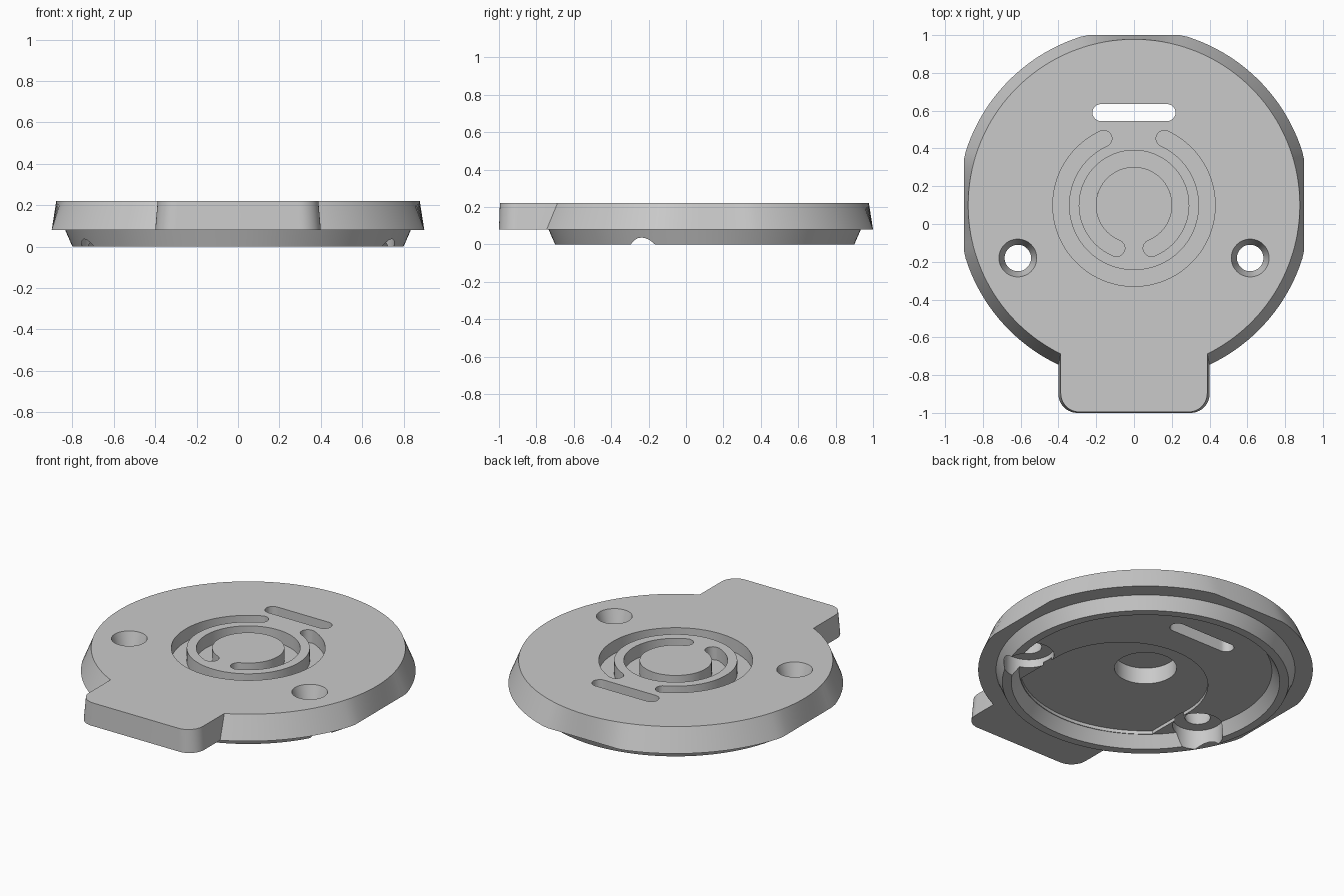
import bpy, bmesh, math

old = bpy.data.objects.get("Cube")
if old:
    bpy.data.objects.remove(old, do_unlink=True)

grey = bpy.data.materials.new("plain_grey")
grey.use_nodes = True
colour = (0.59, 0.59, 0.59, 1)
grey.diffuse_color = colour
grey.node_tree.nodes["Principled BSDF"].inputs["Base Color"].default_value = colour

CY = 0.1          # centre of the round body
LIMIT = 0.9       # the skirt is flattened at this distance from the centre


def finish(name, bm):
    bmesh.ops.recalc_face_normals(bm, faces=bm.faces)
    mesh = bpy.data.meshes.new(name)
    bm.to_mesh(mesh)
    bm.free()
    mesh.materials.append(grey)
    ob = bpy.data.objects.new(name, mesh)
    bpy.context.collection.objects.link(ob)
    return ob


def arc(cx, cy, r, a0, a1, n):
    """Points on an arc, angles in degrees."""
    angles = [math.radians(a0 + (a1 - a0) * i / n) for i in range(n + 1)]
    return [(cx + r * math.cos(a), cy + r * math.sin(a)) for a in angles]


def clamp(v):
    return max(-LIMIT, min(LIMIT, v))


def prism(name, outline, z0, z1, sx=1, sy=1):
    """Extrude an outline upward, optionally tapering the top."""
    bm = bmesh.new()
    low = [bm.verts.new((x, y, z0)) for x, y in outline]
    top = [bm.verts.new((x * sx, y * sy, z1)) for x, y in outline]
    bm.faces.new(low)
    bm.faces.new(top)
    n = len(low)
    for i in range(n):
        j = (i + 1) % n
        bm.faces.new((low[i], low[j], top[j], top[i]))
    return finish(name, bm)


def lathe(name, profile, cx, cy, steps):
    """Revolve a profile that starts and ends on the axis."""
    bm = bmesh.new()
    rings = []
    for r, z in profile:
        if r == 0:
            rings.append([bm.verts.new((cx, cy, z))] * steps)
        else:
            pts = arc(0, 0, r, 0, 360, steps)[:-1]
            rings.append([bm.verts.new((cx + clamp(x), cy + clamp(y), z)) for x, y in pts])
    for a, b in zip(rings, rings[1:]):
        for i in range(steps):
            j = (i + 1) % steps
            bm.faces.new(list(dict.fromkeys((a[i], a[j], b[j], b[i]))))
    return finish(name, bm)


def combine(target, other, operation):
    mod = target.modifiers.new(operation, 'BOOLEAN')
    mod.operation = operation
    mod.solver = 'EXACT'
    mod.object = other
    bpy.context.view_layer.objects.active = target
    bpy.ops.object.modifier_apply(modifier=mod.name)
    bpy.data.objects.remove(other, do_unlink=True)


def ring_slot(name, r, half, gap_dir, gap):
    """Arc-shaped groove with round ends, open around gap_dir."""
    a0, a1 = gap_dir + gap, gap_dir + 360 - gap
    (sx, sy), (ex, ey) = arc(0, CY, r, a0, a1, 1)
    pts = arc(0, CY, r + half, a0, a1, 80)
    pts += arc(ex, ey, half, a1, a1 + 180, 10)[1:-1]
    pts += arc(0, CY, r - half, a1, a0, 80)
    pts += arc(sx, sy, half, a0 + 180, a0 + 360, 10)[1:-1]
    return prism(name, pts, 0.14, 0.3)


# Round body with a flared skirt, stepped lower rim and hollow underside
body = lathe("cover_plate", [(0, 0.22), (0.878, 0.22), (0.935, 0.08), (0.835, 0.08),
                             (0.8, 0), (0.75, 0), (0.706, 0.07), (0, 0.07)], 0, CY, 144)

# Front tab
tab_outline = ([(0.4, -0.4), (-0.4, -0.4)] + arc(-0.3, -0.9, 0.1, 180, 270, 10)
               + arc(0.3, -0.9, 0.1, 270, 360, 10))
combine(body, prism("tab", tab_outline, 0.08, 0.22, 0.97, 0.995), 'UNION')

# Shallow arched recess in the underside, running to the front wall
half_width, wall = 0.48, 0.702
edge = math.degrees(math.acos(half_width / wall))
recess = arc(0, -0.105, half_width, 0, 180, 48) + arc(0, CY, wall, 180 + edge, 360 - edge, 40)
combine(body, prism("recess_cutter", recess, 0.05, 0.09), 'DIFFERENCE')

# Centre pit below, ring grooves above, long slot through
combine(body, lathe("pit_cutter", [(0, 0.03), (0.174, 0.03), (0.174, 0.19), (0, 0.19)],
                    0, CY, 64), 'DIFFERENCE')
combine(body, ring_slot("outer_groove_cutter", 0.387, 0.043, 90, 24.4), 'DIFFERENCE')
combine(body, ring_slot("inner_groove_cutter", 0.246, 0.044, 270, 22), 'DIFFERENCE')
slot = arc(0.175, 0.59, 0.045, -90, 90, 12) + arc(-0.175, 0.59, 0.045, 90, 270, 12)
combine(body, prism("slot_cutter", slot, -0.1, 0.4), 'DIFFERENCE')

# Tapered screw holes opening into round pockets that nick the lower rim
for x in (0.615, -0.615):
    hole = [(0, -0.1), (0.14, -0.1), (0.14, 0.12), (0.07, 0.12), (0.1, 0.22), (0.1, 0.3), (0, 0.3)]
    combine(body, lathe("screw_hole_cutter", hole, x, -0.18, 64), 'DIFFERENCE')

# Smooth curved walls, sharp edges
bpy.ops.object.select_all(action='DESELECT')
body.select_set(True)
bpy.context.view_layer.objects.active = body
bpy.ops.object.shade_smooth_by_angle(angle=math.radians(25))
